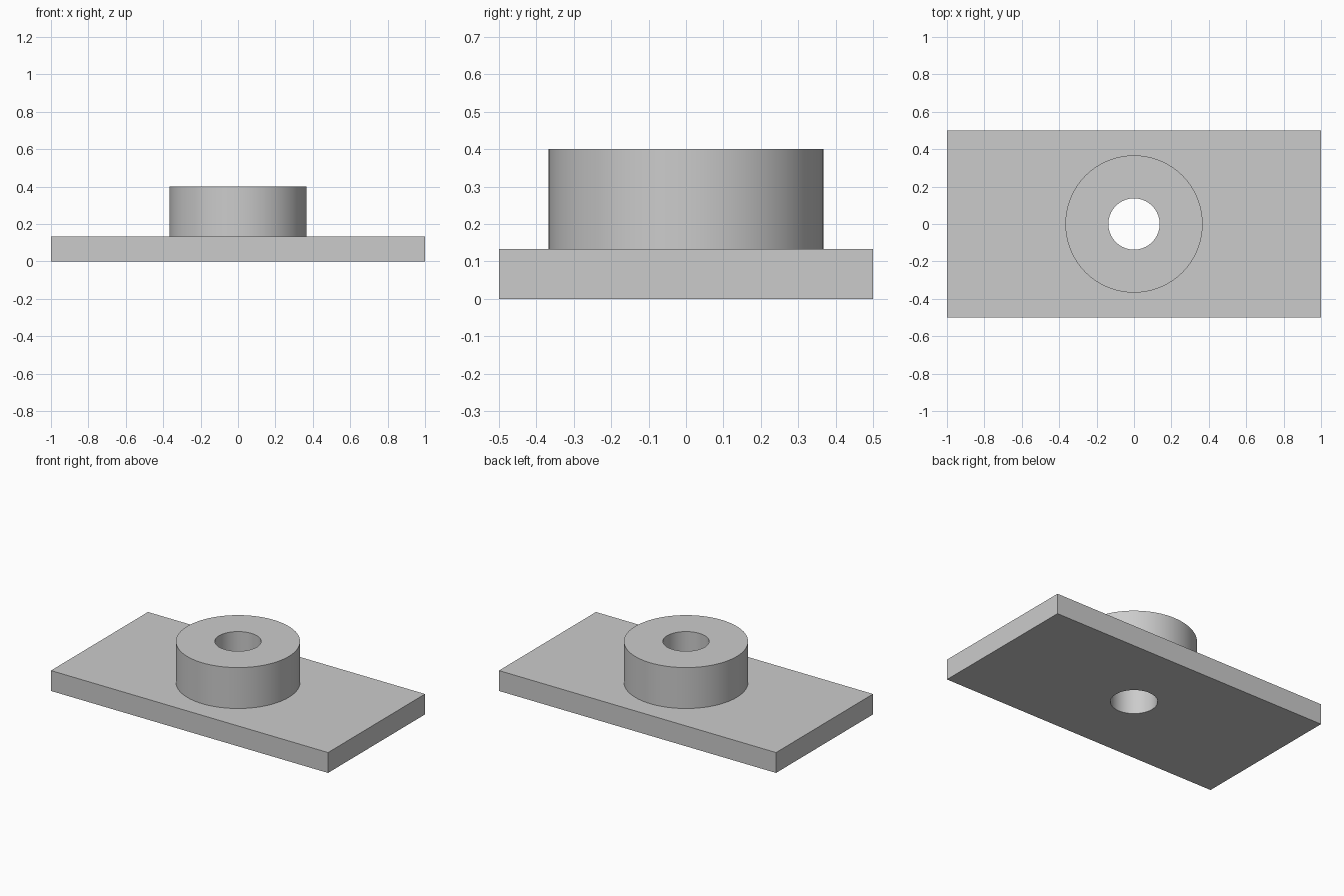
import bpy
import math

PLATE_TOP, BOSS_TOP = 0.133, 0.4
BOSS_RADIUS, BORE_RADIUS = 0.367, 0.137

default = bpy.data.objects.get("Cube")
if default:
    bpy.data.objects.remove(default, do_unlink=True)

grey = bpy.data.materials.new("light grey")
grey.use_nodes = True
colour = (0.6, 0.6, 0.6, 1)
grey.diffuse_color = colour
grey.node_tree.nodes["Principled BSDF"].inputs["Base Color"].default_value = colour


def cylinder(name, radius, bottom, top):
    bpy.ops.mesh.primitive_cylinder_add(
        vertices=96, radius=radius, depth=top - bottom,
        location=(0, 0, (bottom + top) / 2))
    obj = bpy.context.object
    obj.name = name
    obj.data.materials.append(grey)
    return obj


def combine(target, tool, operation):
    """Apply a boolean to the target and discard the tool."""
    bpy.ops.object.select_all(action="DESELECT")
    bpy.context.view_layer.objects.active = target
    target.select_set(True)
    mod = target.modifiers.new(operation.title(), "BOOLEAN")
    mod.operation = operation
    mod.solver = "EXACT"
    mod.object = tool
    bpy.ops.object.modifier_apply(modifier=mod.name)
    bpy.data.objects.remove(tool, do_unlink=True)


# Rectangular base plate
bpy.ops.mesh.primitive_cube_add(size=1, location=(0, 0, PLATE_TOP / 2))
plate = bpy.context.object
plate.name = "flanged_plate"
plate.scale = (2, 1, PLATE_TOP)
bpy.ops.object.transform_apply(location=True, rotation=False, scale=True)
plate.data.materials.append(grey)

# Round boss, sunk into the plate so the two join as one solid
combine(plate, cylinder("boss", BOSS_RADIUS, PLATE_TOP / 2, BOSS_TOP), "UNION")

# Bore through boss and plate
combine(plate, cylinder("bore_cutter", BORE_RADIUS, -0.1, BOSS_TOP + 0.1), "DIFFERENCE")

# Smooth the round walls, keep the rims crisp
bpy.ops.object.shade_smooth_by_angle(angle=math.radians(30))
